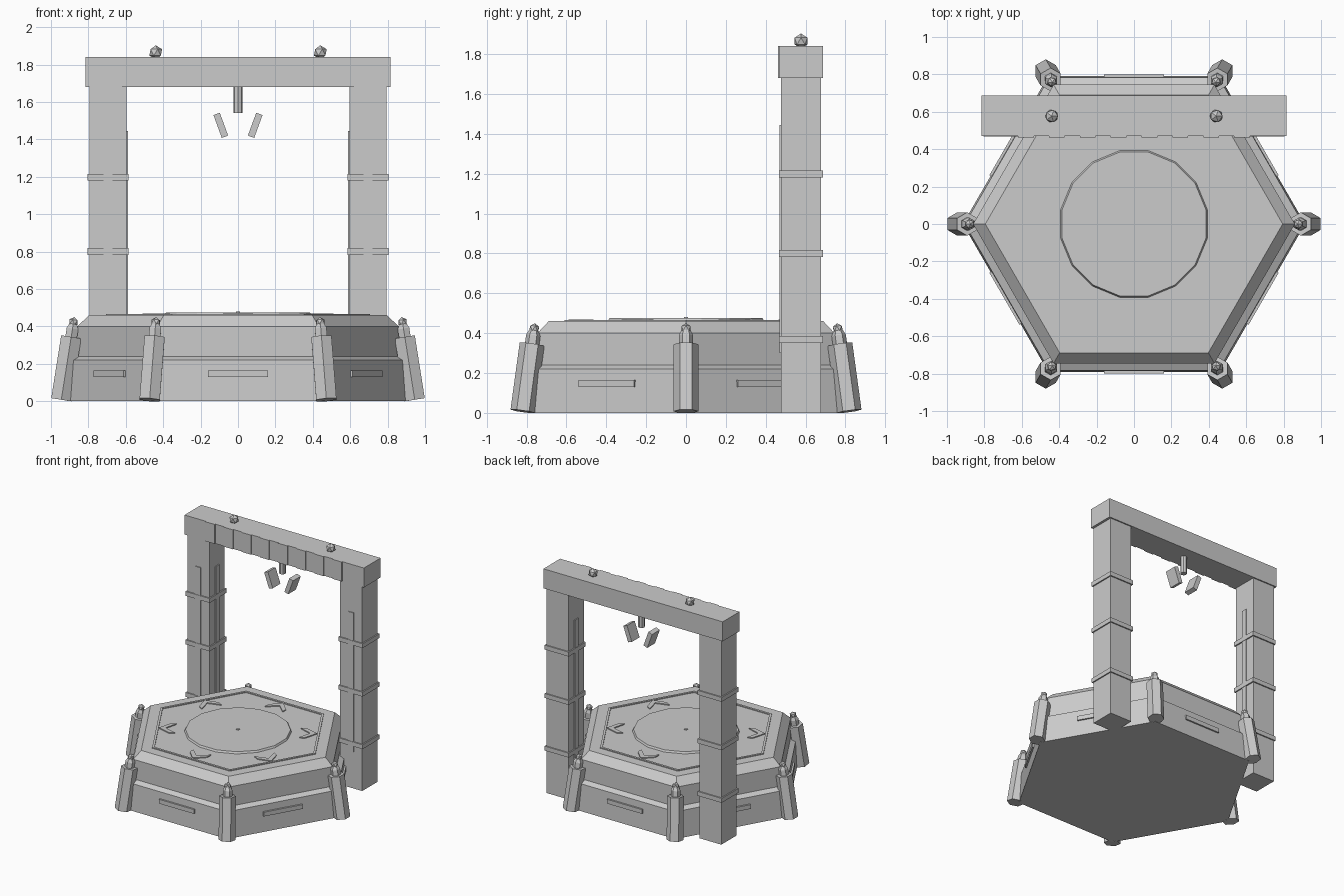
import bpy, bmesh
from math import radians, sin, cos, pi
from mathutils import Matrix, Vector

cube = bpy.data.objects.get("Cube")
if cube:
    bpy.data.objects.remove(cube, do_unlink=True)

grey = bpy.data.materials.new("plain_grey")
grey.use_nodes = True
colour = (0.6, 0.6, 0.6, 1)
grey.diffuse_color = colour
grey.node_tree.nodes["Principled BSDF"].inputs["Base Color"].default_value = colour


def finish(name, bm, matrix=Matrix()):
    bmesh.ops.recalc_face_normals(bm, faces=bm.faces)
    mesh = bpy.data.meshes.new(name)
    bm.to_mesh(mesh)
    bm.free()
    mesh.materials.append(grey)
    ob = bpy.data.objects.new(name, mesh)
    ob.matrix_world = matrix
    bpy.context.collection.objects.link(ob)
    return ob


def box(name, lo, hi, matrix=Matrix()):
    lo, hi = Vector(lo), Vector(hi)
    bm = bmesh.new()
    bmesh.ops.create_cube(bm, size=1)
    for v in bm.verts:
        v.co = (lo + hi) / 2 + v.co * (hi - lo)
    return finish(name, bm, matrix)


def lathe(name, profile, sides, matrix=Matrix(), phase=0, closed=False):
    """Stack polygon rings of (radius, z); cap the ends, or join them when closed."""
    bm = bmesh.new()
    rings = [[bm.verts.new((r * cos(phase + 2 * pi * i / sides),
                            r * sin(phase + 2 * pi * i / sides), z))
              for i in range(sides)] for r, z in profile]
    pairs = list(zip(rings, rings[1:]))
    if closed:
        pairs.append((rings[-1], rings[0]))
    else:
        bm.faces.new(rings[0])
        bm.faces.new(rings[-1])
    for a, b in pairs:
        for i in range(sides):
            j = (i + 1) % sides
            bm.faces.new((a[i], a[j], b[j], b[i]))
    return finish(name, bm, matrix)


def ball(name, radius, matrix):
    bm = bmesh.new()
    bmesh.ops.create_icosphere(bm, subdivisions=1, radius=radius)
    return finish(name, bm, matrix)


def prism(name, outline, z0, z1, matrix):
    bm = bmesh.new()
    face = bm.faces.new([bm.verts.new((x, y, z0)) for x, y in outline])
    top = bmesh.ops.extrude_face_region(bm, geom=[face])["geom"]
    for v in top:
        if isinstance(v, bmesh.types.BMVert):
            v.co.z = z1
    return finish(name, bm, matrix)


def turn(degrees):
    return Matrix.Rotation(radians(degrees), 4, 'Z')


# Stepped hexagonal platform with its deck details
lathe("platform", [(0.915, 0), (0.905, 0.22), (0.86, 0.24), (0.86, 0.4), (0.795, 0.46)], 6)
lathe("deck_rim", [(0.705, 0.455), (0.705, 0.467), (0.685, 0.467), (0.685, 0.455)], 6, closed=True)
lathe("deck_disc", [(0.402, 0.455), (0.392, 0.475)], 16, phase=pi / 16)
box("deck_pin", (-0.01, -0.01, 0.47), (0.01, 0.01, 0.48))

# Repeated parts on the six sides and six corners
chevron = [(0.465, 0.08), (0.54, 0), (0.465, -0.08), (0.51, -0.08), (0.59, 0), (0.51, 0.08)]
for k in range(6):
    side = turn(30 + 60 * k)
    prism(f"chevron_{k}", chevron, 0.455, 0.468, side)
    box(f"side_plate_{k}", (0.76, -0.16, 0.13), (0.8, 0.16, 0.165), side)

    lean = Matrix.Rotation(radians(-9), 4, 'Y')
    post = turn(60 * k) @ Matrix.Translation((0.945, 0, 0.008)) @ lean
    lathe(f"corner_post_{k}", [(0.0625, 0), (0.0625, 0.34)], 6, post, phase=pi / 6)
    lathe(f"post_cap_{k}", [(0.036, 0.33), (0.036, 0.385), (0.024, 0.41)], 6, post, phase=pi / 6)
    ball(f"post_ball_{k}", 0.027, post @ Matrix.Translation((0, 0, 0.42)))

# Gate pillars with bands and raised strips
for s, label in ((-1, "right"), (1, "left")):
    at = Matrix.Translation((0.695 * s, 0.577, 0))
    box(f"{label}_pillar", (-0.1, -0.1, 0), (0.1, 0.1, 1.7), at)
    for n, z in enumerate((0.35, 0.782, 1.18)):
        box(f"{label}_band_{n}", (-0.11, -0.11, z), (0.11, 0.11, z + 0.036), at)
    box(f"{label}_front_strip", (-0.024, -0.107, 0.3), (0.024, -0.09, 1.445), at)
    inner = sorted((-0.09 * s, -0.107 * s))
    box(f"{label}_inner_strip", (inner[0], -0.024, 0.3), (inner[1], 0.024, 1.445), at)
    ball(f"{label}_beam_ball", 0.038, Matrix.Translation((0.44 * s, 0.577, 1.865)))

    # Hanging tilted emitter plates
    tilt = Matrix.Translation((0.092 * s, 0.577, 1.475)) @ Matrix.Rotation(radians(20 * s), 4, 'Y')
    box(f"{label}_emitter", (-0.018, -0.05, -0.065), (0.018, 0.05, 0.065), tilt)

# Top beam with a ribbed front, and the central nozzle
box("beam", (-0.815, 0.47, 1.68), (0.815, 0.687, 1.84))
for k in range(8):
    x = (k - 3.5) * 0.165
    box(f"beam_rib_{k}", (x - 0.042, 0.462, 1.68), (x + 0.042, 0.48, 1.84))
lathe("nozzle", [(0.025, 1.54), (0.025, 1.7)], 8, Matrix.Translation((0, 0.577, 0)))
